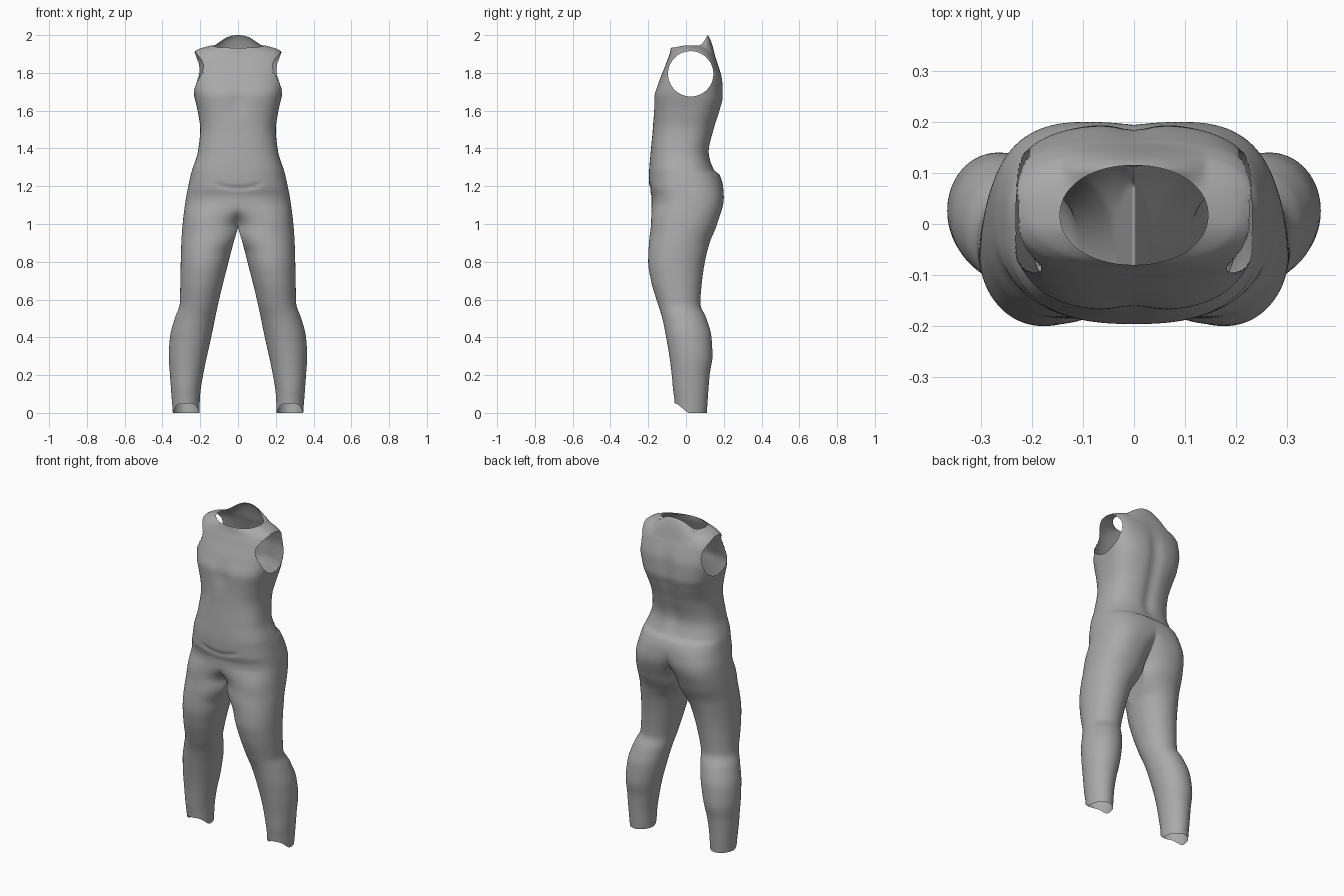
import bpy, bmesh
from math import sin, cos, radians, exp, hypot

cube = bpy.data.objects.get("Cube")
if cube:
    bpy.data.objects.remove(cube)

# Silhouette by height: (height, outer half width, front y, back y)
OUTLINE = [
    (0, .345, -.06, .11), (.2, .36, -.075, .125), (.3, .366, -.088, .14),
    (.4, .36, -.105, .135), (.5, .335, -.125, .108), (.58, .308, -.15, .076),
    (.7, .305, -.185, .085), (.8, .303, -.2, .1), (.9, .3, -.196, .125),
    (1, .293, -.185, .165), (1.14, .275, -.182, .2), (1.2, .263, -.195, .196),
    (1.26, .25, -.196, .178), (1.285, .243, -.195, .15), (1.38, .213, -.187, .124),
    (1.5, .2, -.176, .15), (1.6, .214, -.171, .18), (1.67, .23, -.17, .196),
    (1.75, .245, -.145, .194), (1.85, .25, -.105, .168), (1.9, .24, -.088, .147),
    (1.925, .21, -.083, .131), (1.945, .145, -.08, .115),
]
# Inner edge of the leg, and squareness of the cross-section
INSEAM = [(0, .205), (.1, .2), (.2, .185), (.4, .142), (.6, .1), (.8, .05), (.9, .024), (.98, 0)]
SQUARE = [(0, 2), (.9, 2.1), (1.2, 2.5), (1.5, 2.5), (1.7, 2.9), (1.85, 2.9), (1.945, 2.1)]

CROTCH, TOP = .98, 1.945
ARC, INNER = 96, 24            # segments of the outer arc and the inner thigh arc
HOLE_Y, HOLE_Z, HOLE_R = .025, 1.795, .12


def sample(keys, z, column=1):
    """Smooth interpolation through the keys without overshoot."""
    def secant(i):
        a, b = keys[i], keys[i + 1]
        return (b[column] - a[column]) / (b[0] - a[0])

    def slope(i):
        if i == 0:
            return secant(0)
        if i == len(keys) - 1:
            return secant(i - 1)
        p, q = secant(i - 1), secant(i)
        return 2 * p * q / (p + q) if p * q > 0 else 0

    z = min(max(z, keys[0][0]), keys[-1][0])
    i = 0
    while i < len(keys) - 2 and z > keys[i + 1][0]:
        i += 1
    h = keys[i + 1][0] - keys[i][0]
    t = (z - keys[i][0]) / h
    low, high = keys[i][column], keys[i + 1][column]
    blend = t * t * (3 - 2 * t)
    return (low + (high - low) * blend
            + h * slope(i) * t * (1 - t) ** 2 - h * slope(i + 1) * t * t * (1 - t))


def ramp(value, start, end):
    t = min(max((value - start) / (end - start), 0), 1)
    return t * t * (3 - 2 * t)


def power(value, exponent):
    return abs(value) ** exponent * (1 if value >= 0 else -1)


def ring(z):
    """Cross-section of one body half; legs get the closing inner arc too."""
    width, front, back = (sample(OUTLINE, z, c) for c in (1, 2, 3))
    inseam = sample(INSEAM, z)
    e = 2 / sample(SQUARE, z)
    mid, depth = (front + back) / 2, (back - front) / 2
    pull = ramp(z, CROTCH - .14, CROTCH)
    count = ARC + 1 if z > CROTCH + .0001 else ARC + INNER
    points = []
    for i in range(count):
        t = 2 * i / ARC - 1
        rear = t > 0
        # The section splits into a leg shape: cleft behind, groove in front
        split = ramp(z, 1.27, CROTCH) if rear else ramp(z, 1.12, CROTCH)
        limit = radians(90 + 60 * split)
        angle = t * limit if t <= 1 else limit + radians(60) * (i - ARC) / INNER
        centre = split * (width + inseam) / 2
        radius = width - centre
        x = centre + radius * power(cos(angle), e)
        end = centre + radius * power(cos(limit), e)
        x += pull * ((x - end) / (width - end) * width - x)
        x = max(x, inseam)
        if i in (0, ARC) and z >= CROTCH - .0001 or i > ARC and pull == 1:
            x = 0
        y = mid + depth * power(sin(angle), e)
        if z > CROTCH:
            if rear:      # spine hollow
                y -= .012 * exp(-(x / .04) ** 2) * ramp(z, 1.25, 1.4) * ramp(z, 1.9, 1.7)
            else:         # chest hollow and belly fold
                y += .01 * exp(-(x / .045) ** 2) * exp(-((z - 1.66) / .07) ** 2)
                fold = (z - 1.19 - 1.5 * x * x) / .012
                y += .007 * exp(-fold * fold) * ramp(x, .15, .08)
        # Raised ankle front, raised collar back, lowered neckline front
        lift = .05 * ramp(y, .02, -.06) * ramp(z, .15, 0)
        collar = .055 * ramp(y, .06, .115) * max(0, 1 - (x / .14) ** 2)
        lift += (collar - .012 * ramp(y, 0, -.08)) * ramp(z, 1.87, TOP)
        points.append((x, y, z + lift))
    return points


def skin(bm, lower, upper, count, closed):
    for i in range(count if closed else count - 1):
        j = (i + 1) % count
        bm.faces.new((lower[i], lower[j], upper[j], upper[i]))


# Loft one half from ankle to neck
bm = bmesh.new()
LEG_ROWS, BODY_ROWS, NECK_ROWS = 80, 88, 28
heights = [CROTCH * i / LEG_ROWS for i in range(LEG_ROWS + 1)]
heights += [CROTCH + (1.86 - CROTCH) * i / BODY_ROWS for i in range(1, BODY_ROWS + 1)]
heights += [1.86 + (TOP - 1.86) * i / NECK_ROWS for i in range(1, NECK_ROWS + 1)]
previous = None
for z in heights:
    current = [bm.verts.new(p) for p in ring(z)]
    if previous:
        leg = len(current) > ARC + 1
        skin(bm, previous, current, len(current), leg)
    previous = current


# Armhole: remove the faces inside a circle, then round off its rim
def hole_distance(p):
    return hypot(p.y - HOLE_Y, p.z - HOLE_Z) / HOLE_R


inside = [f for f in bm.faces
          if f.calc_center_median().x > .1 and hole_distance(f.calc_center_median()) < 1]
bmesh.ops.delete(bm, geom=inside, context='FACES')
for v in bm.verts:
    d = hole_distance(v.co)
    if v.is_boundary and v.co.x > .1 and .7 < d < 1.2:
        v.co.y = HOLE_Y + (v.co.y - HOLE_Y) / d
        v.co.z = HOLE_Z + (v.co.z - HOLE_Z) / d

mesh = bpy.data.meshes.new("bodysuit")
bm.to_mesh(mesh)
bm.free()
bodysuit = bpy.data.objects.new("bodysuit", mesh)
bpy.context.collection.objects.link(bodysuit)

# Plain grey cloth
grey = bpy.data.materials.new("grey_cloth")
grey.use_nodes = True
colour = (.4, .4, .4, 1)
grey.diffuse_color = colour
grey.node_tree.nodes["Principled BSDF"].inputs["Base Color"].default_value = colour
mesh.materials.append(grey)

# Mirror to the other side and shade smooth
mirror = bodysuit.modifiers.new("mirror", 'MIRROR')
mirror.use_clip = True
mirror.merge_threshold = .0005
bpy.context.view_layer.objects.active = bodysuit
bodysuit.select_set(True)
bpy.ops.object.shade_smooth_by_angle(angle=radians(60))
